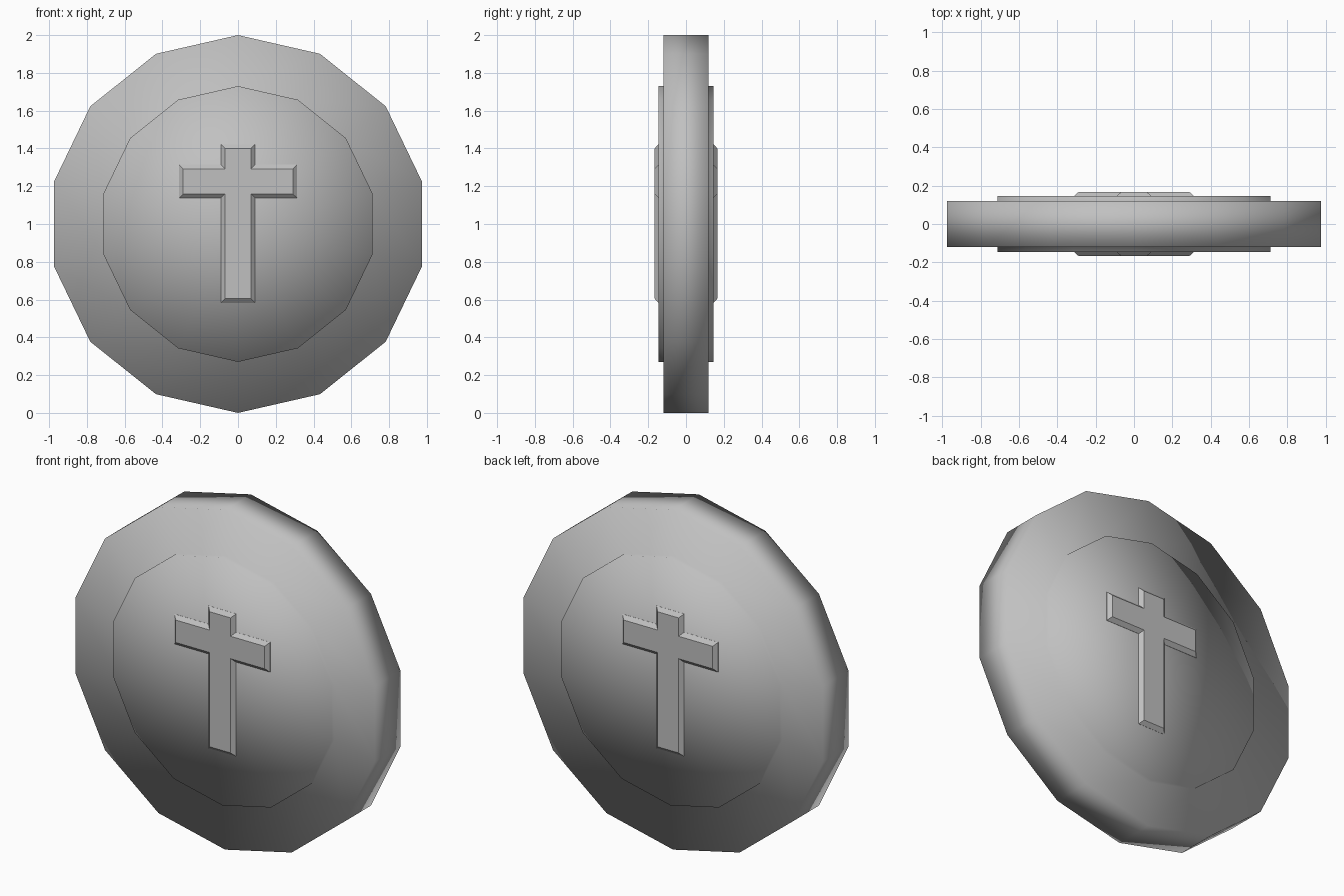
import bpy, bmesh, math

if "Cube" in bpy.data.objects:
    bpy.data.objects.remove(bpy.data.objects["Cube"])

SIDES = 14
CENTRE_Z = 1.0

grey = bpy.data.materials.new("stone grey")
grey.diffuse_color = (0.53, 0.53, 0.53, 1)
grey.use_nodes = True
grey.node_tree.nodes["Principled BSDF"].inputs["Base Color"].default_value = grey.diffuse_color


def finish(name, bm, smooth):
    bmesh.ops.recalc_face_normals(bm, faces=bm.faces)
    for f in bm.faces:
        f.smooth = smooth
    mesh = bpy.data.meshes.new(name)
    bm.to_mesh(mesh)
    bm.free()
    mesh.materials.append(grey)
    obj = bpy.data.objects.new(name, mesh)
    bpy.context.collection.objects.link(obj)
    return obj


# Medallion: 14-sided turned profile (radius, y) with a raised centre on both faces
profile = [(0.73, -0.145), (0.73, -0.12), (1.0, -0.12),
           (1.0, 0.12), (0.73, 0.12), (0.73, 0.145)]
bm = bmesh.new()
rings = []
for r, y in profile:
    angles = [2 * math.pi * i / SIDES for i in range(SIDES)]
    rings.append([bm.verts.new((r * math.sin(a), y, CENTRE_Z + r * math.cos(a)))
                  for a in angles])
for a, b in zip(rings, rings[1:]):
    for i in range(SIDES):
        j = (i + 1) % SIDES
        bm.faces.new((a[i], a[j], b[j], b[i]))
for ring, y in ((rings[0], -0.145), (rings[-1], 0.145)):
    hub = bm.verts.new((0, y, CENTRE_Z))
    for i in range(SIDES):
        bm.faces.new((ring[i], ring[(i + 1) % SIDES], hub))
finish("medallion", bm, True)


# Relief cross outline, grown outwards by g
def outline(g):
    w, arm, top, bottom = 0.068 + g, 0.29 + g, 1.40 + g, 0.605 - g
    hi, lo = 1.292 + g, 1.16 - g
    right = [(w, top), (w, hi), (arm, hi), (arm, lo), (w, lo), (w, bottom)]
    return right + [(-x, z) for x, z in reversed(right)]


# One chamfered cross on each face, its foot sunk slightly into the medallion
for name, side in (("front_cross", -1), ("back_cross", 1)):
    bm = bmesh.new()
    loops = [[bm.verts.new((x, side * y, z)) for x, z in outline(g)]
             for g, y in ((0.022, 0.135), (0.022, 0.146), (0.0, 0.166))]
    for a, b in zip(loops, loops[1:]):
        for i in range(len(a)):
            j = (i + 1) % len(a)
            bm.faces.new((a[i], a[j], b[j], b[i]))
    bm.faces.new(loops[0])
    bm.faces.new(loops[-1])
    finish(name, bm, False)
